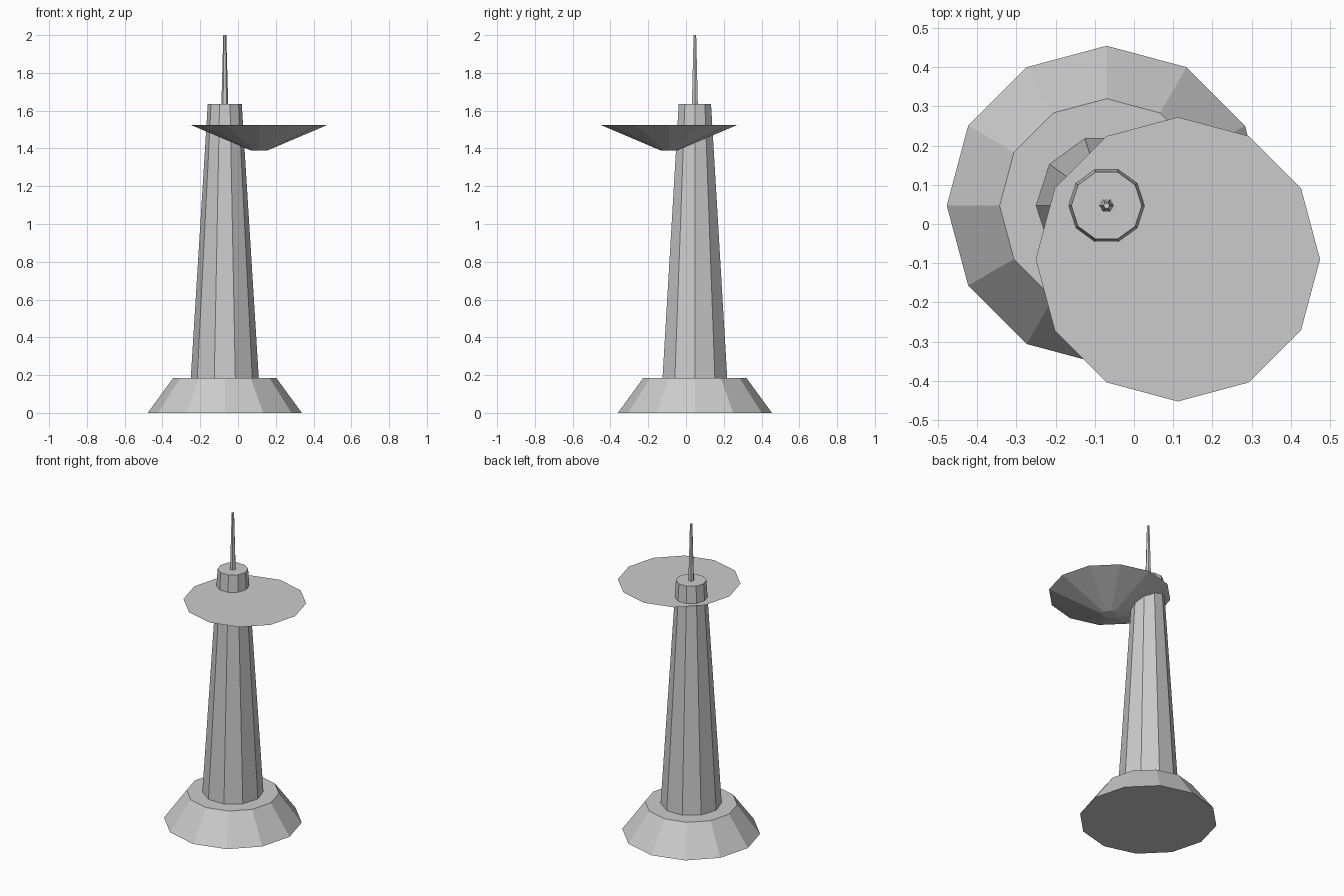
import bpy

if "Cube" in bpy.data.objects:
    bpy.data.objects.remove(bpy.data.objects["Cube"])

# Single grey finish
grey = bpy.data.materials.new("light_grey")
grey.use_nodes = True
color = (0.6, 0.6, 0.6, 1)
grey.diffuse_color = color
grey.node_tree.nodes["Principled BSDF"].inputs["Base Color"].default_value = color


def frustum(name, sides, center, z0, z1, r0, r1, turn=0):
    """Flat-shaded tapered prism standing between z0 and z1."""
    bpy.ops.mesh.primitive_cone_add(
        vertices=sides, radius1=r0, radius2=r1, depth=z1 - z0,
        location=(*center, (z0 + z1) / 2))
    ob = bpy.context.object
    ob.name = name
    ob.rotation_euler.z = turn
    ob.data.materials.append(grey)
    return ob


QUARTER = 1.5708
tower = (-0.07, 0.047)
dish = (0.112, -0.09)

# Flared foot, tapering column and mast share one axis
frustum("base", 12, tower, 0, 0.185, 0.408, 0.273)
frustum("column", 10, tower, 0.185, 1.635, 0.18, 0.09, QUARTER)
frustum("antenna", 6, tower, 1.635, 2.0, 0.018, 0.008, QUARTER)

# Offset observation dish
frustum("dish", 12, dish, 1.39, 1.525, 0.045, 0.363)
